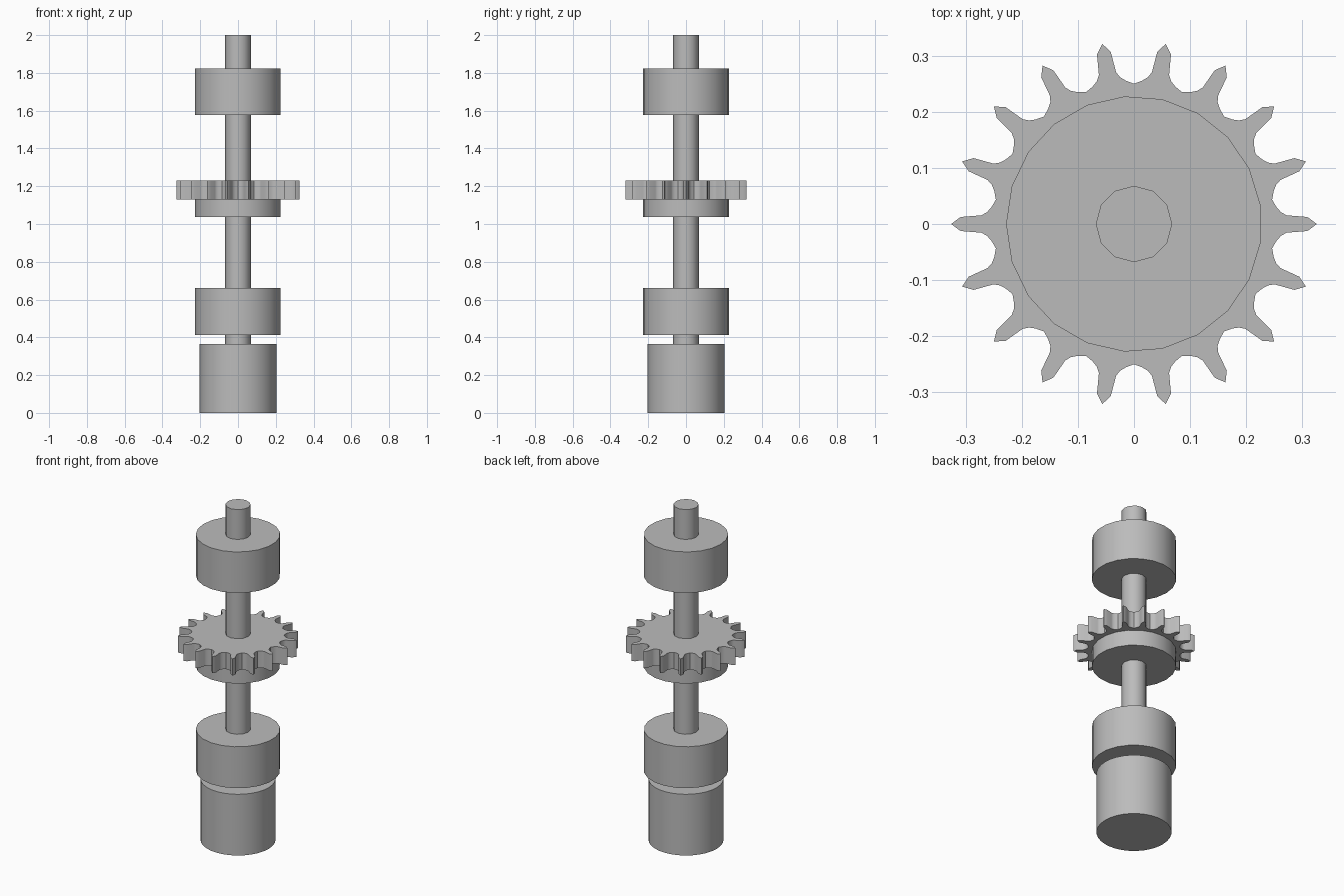
import bpy, bmesh, math

cube = bpy.data.objects.get("Cube")
if cube:
    bpy.data.objects.remove(cube, do_unlink=True)

steel = bpy.data.materials.new("grey_steel")
steel.use_nodes = True
GREY = (0.5, 0.5, 0.5, 1)
steel.diffuse_color = GREY
steel.node_tree.nodes["Principled BSDF"].inputs["Base Color"].default_value = GREY


def prism(name, outline, z0, z1, sharp=35):
    """Extrude a closed outline from z0 up to z1."""
    bm = bmesh.new()
    base = bm.faces.new([bm.verts.new((x, y, z0)) for x, y in outline])
    top = bmesh.ops.extrude_face_region(bm, geom=[base], use_keep_orig=True)
    verts = [g for g in top["geom"] if isinstance(g, bmesh.types.BMVert)]
    bmesh.ops.translate(bm, vec=(0, 0, z1 - z0), verts=verts)
    bmesh.ops.recalc_face_normals(bm, faces=bm.faces)
    mesh = bpy.data.meshes.new(name)
    bm.to_mesh(mesh)
    bm.free()
    obj = bpy.data.objects.new(name, mesh)
    bpy.context.collection.objects.link(obj)
    mesh.materials.append(steel)
    bpy.ops.object.select_all(action='DESELECT')
    obj.select_set(True)
    bpy.context.view_layer.objects.active = obj
    bpy.ops.object.shade_smooth_by_angle(angle=math.radians(sharp))
    return obj


def circle(radius, sides):
    """Polygon with one corner on -x."""
    angles = [math.pi + math.tau * i / sides for i in range(sides)]
    return [(radius * math.cos(a), radius * math.sin(a)) for a in angles]


def sprocket(teeth):
    """Pointed teeth with rounded valleys, one tooth on +x."""
    half = [(0.326, 0), (0.309, 0.0125), (0.272, 0.0155),
            (0.262, 0.021), (0.254, 0.030)]
    valley = (0.2462, 0.0434)
    tooth = [(r, -w) for r, w in reversed(half[1:])] + half + [valley]
    points = []
    for i in range(teeth):
        c, s = math.cos(math.tau * i / teeth), math.sin(math.tau * i / teeth)
        points += [(x * c - y * s, x * s + y * c) for x, y in tooth]
    return points


# Central shaft and motor-like base
prism("shaft", circle(0.068, 12), 0.3, 2.0)
prism("base_cylinder", circle(0.203, 32), 0, 0.365)

# Collars along the shaft
for name, z0, z1 in (("lower_collar", 0.413, 0.66),
                     ("sprocket_hub", 1.037, 1.135),
                     ("upper_collar", 1.577, 1.822)):
    prism(name, circle(0.228, 21), z0, z1)

# Toothed wheel
prism("sprocket", sprocket(18), 1.13, 1.23)
